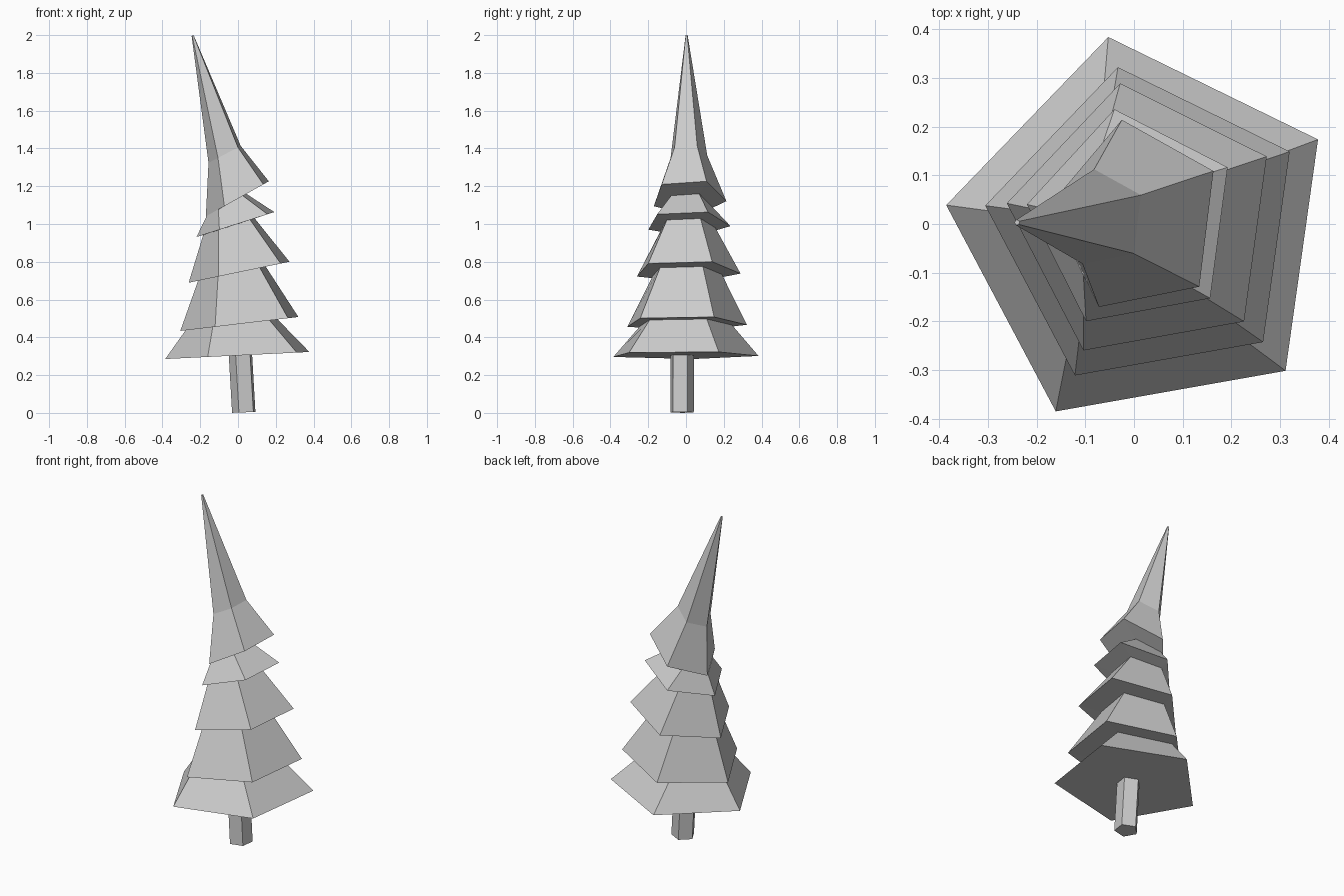
import bpy, bmesh
from math import cos, sin, atan, radians

if "Cube" in bpy.data.objects:
    bpy.data.objects.remove(bpy.data.objects["Cube"])

SIDES, PHASE = 5, radians(28)


def ring(bm, cx, cy, cz, r, slope):
    """Pentagon tilted about y so that it rises toward +x."""
    t = atan(slope)
    verts = []
    for k in range(SIDES):
        a = PHASE + radians(360 / SIDES) * k
        verts.append(bm.verts.new((cx + r * cos(a) * cos(t),
                                   cy + r * sin(a),
                                   cz + r * cos(a) * sin(t))))
    return verts


def loft(name, sections):
    """Skin a stack of tilted pentagons and cap both ends."""
    bm = bmesh.new()
    rings = [ring(bm, *s) for s in sections]
    for lo, hi in zip(rings, rings[1:]):
        for i in range(SIDES):
            j = (i + 1) % SIDES
            bm.faces.new((lo[i], lo[j], hi[j], hi[i]))
    bm.faces.new(rings[0][::-1])
    bm.faces.new(rings[-1])
    bmesh.ops.recalc_face_normals(bm, faces=bm.faces)
    mesh = bpy.data.meshes.new(name)
    bm.to_mesh(mesh)
    bm.free()
    obj = bpy.data.objects.new(name, mesh)
    bpy.context.collection.objects.link(obj)
    return obj


# Trunk, leaning slightly left: (cx, cy, cz, radius, slope)
loft("trunk", [(0.034, -0.024, 0.003, 0.066, 0.04),
               (0.016, -0.022, 0.315, 0.066, 0.05)])

# Foliage: alternating wide rims and narrow necks, ending in a bent tip
loft("foliage", [
    (0.018, -0.018, 0.305, 0.408, 0.049),
    (-0.020, -0.012, 0.470, 0.260, 0.118),
    (0.025, -0.009, 0.473, 0.336, 0.118),
    (-0.022, -0.002, 0.740, 0.195, 0.208),
    (0.021, 0.002, 0.748, 0.291, 0.208),
    (-0.040, 0.005, 0.988, 0.153, 0.320),
    (-0.002, 0.008, 1.001, 0.231, 0.320),
    (-0.055, 0.010, 1.105, 0.128, 0.560),
    (0.006, 0.013, 1.138, 0.204, 0.560),
    (-0.066, 0.011, 1.371, 0.103, 0.530),
    (-0.240, 0.003, 1.998, 0.006, 0.400),
])
